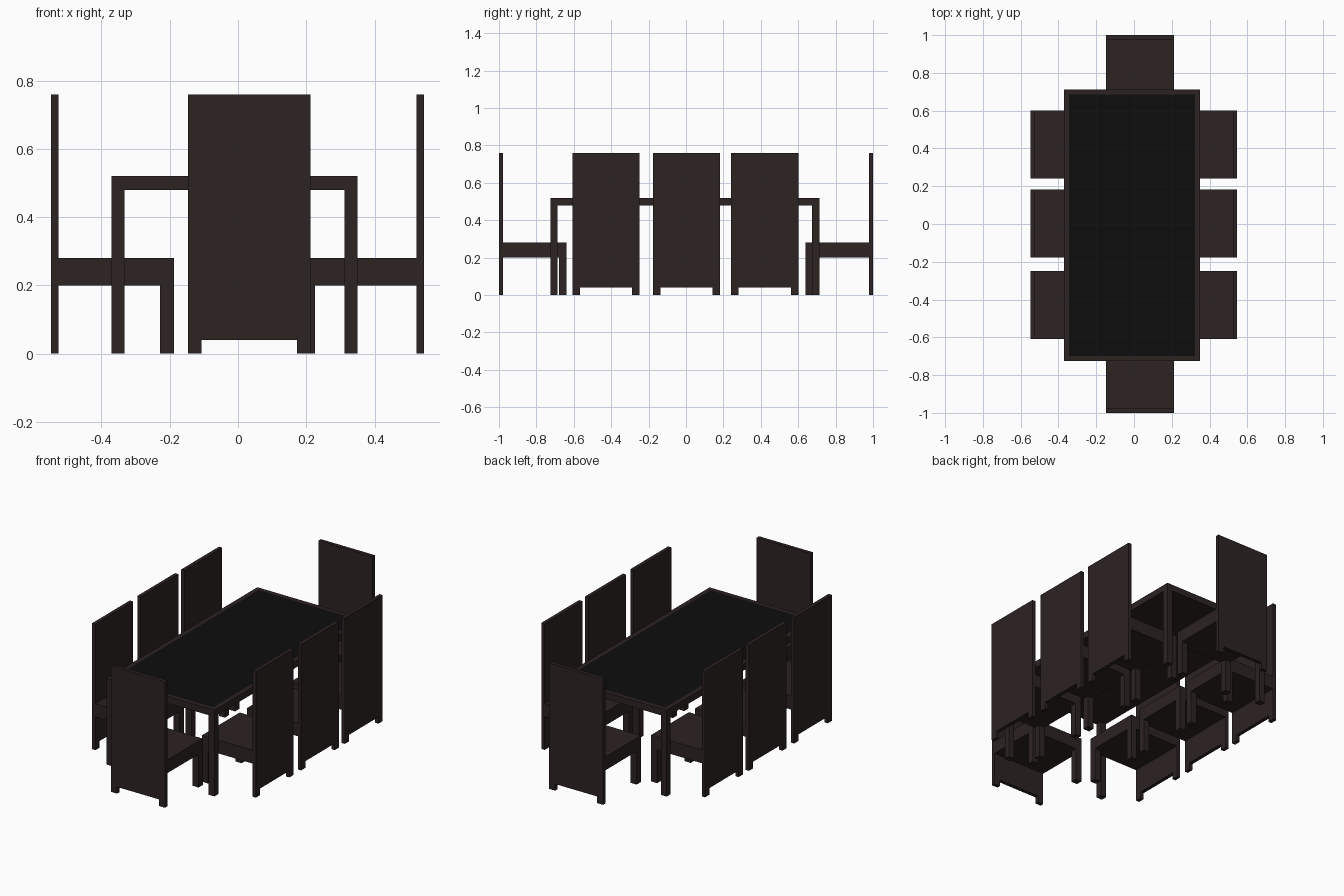
import bpy, bmesh, math
from mathutils import Matrix

if "Cube" in bpy.data.objects:
    bpy.data.objects.remove(bpy.data.objects["Cube"])


def material(name, rgb):
    m = bpy.data.materials.new(name)
    m.diffuse_color = (*rgb, 1)
    m.use_nodes = True
    m.node_tree.nodes["Principled BSDF"].inputs["Base Color"].default_value = m.diffuse_color
    return m


wood = material("dark brown wood", (0.026, 0.0165, 0.0165))
glass = material("black glass", (0.004, 0.004, 0.004))


def box(name, lo, hi, place=Matrix()):
    """Axis-aligned box from corner to corner, then placed by a matrix."""
    bm = bmesh.new()
    bmesh.ops.create_cube(bm, size=1)
    for v in bm.verts:
        v.co = [l + (c + 0.5) * (h - l) for c, l, h in zip(v.co, lo, hi)]
    bm.transform(place)
    me = bpy.data.meshes.new(name)
    bm.to_mesh(me)
    bm.free()
    ob = bpy.data.objects.new(name, me)
    bpy.context.collection.objects.link(ob)
    me.materials.append(wood)
    return ob


# Table top: one slab with a black panel inset in its upper face
TX, TY, W, L, T = -0.01, -0.006, 0.36, 0.719, 0.038
table = Matrix.Translation((TX, TY, 0))
top = box("table_top", (-W, -L, 0.48), (W, L, 0.52), table)
top.data.materials.append(glass)
bm = bmesh.new()
bm.from_mesh(top.data)
upper = max(bm.faces, key=lambda f: f.calc_center_median().z)
bmesh.ops.inset_individual(bm, faces=[upper], thickness=T)
upper.material_index = 1
bm.to_mesh(top.data)
bm.free()

# Table legs
for sx in (-1, 1):
    for sy in (-1, 1):
        xs = sorted((sx * W, sx * (W - T)))
        ys = sorted((sy * L, sy * (L - T)))
        box("table_leg", (xs[0], ys[0], 0), (xs[1], ys[1], 0.48), table)


def chair(x, y, degrees):
    """Chair with its backrest on local -y."""
    p = Matrix.Translation((x, y, 0)) @ Matrix.Rotation(math.radians(degrees), 4, 'Z')
    h, leg, back = 0.18, 0.04, 0.022
    box("chair_back", (-h, -h, 0.04), (h, -h + back, 0.76), p)
    box("chair_seat", (-h, -h + back, 0.20), (h, h, 0.28), p)
    for x0 in (-h, h - leg):
        box("chair_back_leg", (x0, -h, 0), (x0 + leg, -h + back, 0.04), p)
        box("chair_front_leg", (x0, h - leg, 0), (x0 + leg, h, 0.20), p)


# Chairs at both ends and three along each side
chair(0.033, -0.82, 0)
chair(0.033, 0.82, 180)
for y in (-0.428, 0.003, 0.421):
    chair(-0.368, y, -90)
    chair(0.365, y, 90)
